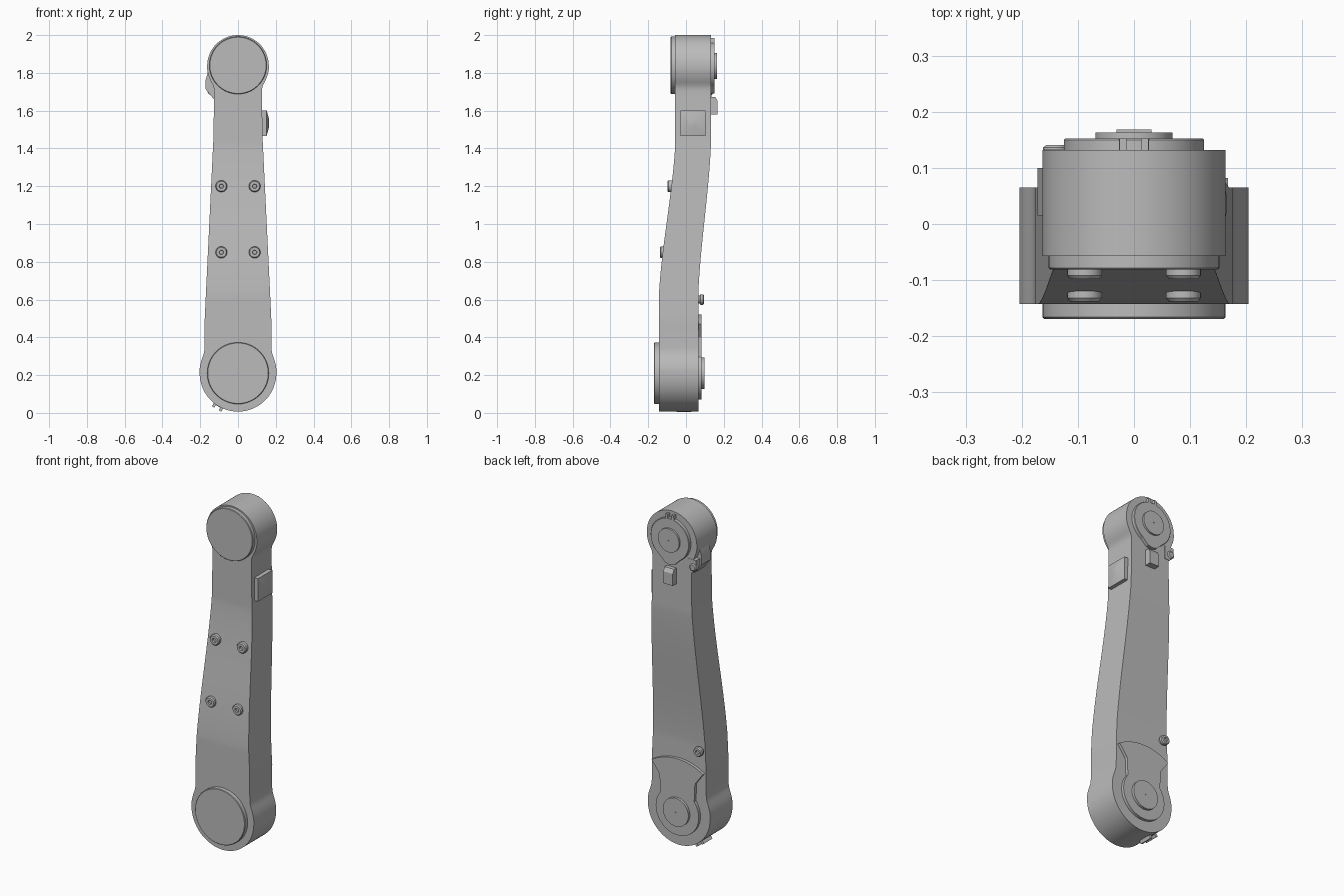
import bpy, bmesh
from math import sin, cos, pi, sqrt

if "Cube" in bpy.data.objects:
    bpy.data.objects.remove(bpy.data.objects["Cube"], do_unlink=True)

grey = bpy.data.materials.new("plain_grey")
grey.use_nodes = True
COLOUR = (0.5, 0.5, 0.5, 1)
grey.diffuse_color = COLOUR
grey.node_tree.nodes["Principled BSDF"].inputs["Base Color"].default_value = COLOUR

LOW_Z, LOW_R = 0.21, 0.203
TOP_Z, TOP_R = 1.837, 0.163
parts = []


def finish(name, bm):
    bmesh.ops.remove_doubles(bm, verts=bm.verts, dist=1e-5)
    bmesh.ops.recalc_face_normals(bm, faces=bm.faces)
    mesh = bpy.data.meshes.new(name)
    bm.to_mesh(mesh)
    bm.free()
    mesh.materials.append(grey)
    ob = bpy.data.objects.new(name, mesh)
    bpy.context.collection.objects.link(ob)
    parts.append(ob)
    return ob


def loft(name, rings, cap=True):
    """Skin a list of equal closed rings."""
    bm = bmesh.new()
    rows = [[bm.verts.new(p) for p in ring] for ring in rings]
    n = len(rows[0])
    for a, b in zip(rows, rows[1:]):
        for i in range(n):
            j = (i + 1) % n
            bm.faces.new((a[i], a[j], b[j], b[i]))
    if cap:
        bm.faces.new(rows[0])
        bm.faces.new(rows[-1])
    return finish(name, bm)


def turned(name, x, z, profile, seg=64):
    """Round part about a y axis; profile holds (radius, y)."""
    ang = [2 * pi * i / seg for i in range(seg)]
    return loft(name, [[(x + r * cos(a), y, z + r * sin(a)) for a in ang]
                       for r, y in profile])


def prism(name, outline, lo, hi, axis="y"):
    """Extrude an outline in xz (along y) or in yz (along x)."""
    if axis == "y":
        rings = [[(a, d, b) for a, b in outline] for d in (lo, hi)]
    else:
        rings = [[(d, a, b) for a, b in outline] for d in (lo, hi)]
    return loft(name, rings)


def arc(r, z, a0, a1, n):
    return [(r * cos(a0 + (a1 - a0) * i / n), z + r * sin(a0 + (a1 - a0) * i / n))
            for i in range(n + 1)]


# Arm body: tapered, gently cranked, with round ends
def half_width(z):
    if z <= LOW_Z:
        return sqrt(max(LOW_R ** 2 - (z - LOW_Z) ** 2, 0))
    if z >= TOP_Z:
        return sqrt(max(TOP_R ** 2 - (z - TOP_Z) ** 2, 0))
    t = min(max((z - 0.5) / 0.95, 0), 1)
    arm = 0.176 - 0.046 * t - 0.005 * max(0, (z - 1.45) / 0.3)
    low = sqrt(max(LOW_R ** 2 - (z - LOW_Z) ** 2, 0))
    top = sqrt(max(TOP_R ** 2 - (z - TOP_Z) ** 2, 0))
    knob = max(low, top)
    return (arm + knob + sqrt((arm - knob) ** 2 + 0.00015)) / 2


def crank(z):
    t = min(max((z - 0.63) / 0.79, 0), 1)
    return 0.5 * t + 0.5 * t * t * (3 - 2 * t)


levels = [LOW_Z - LOW_R * cos(pi / 2 * i / 24) for i in range(25)]
levels += [LOW_Z + (TOP_Z - LOW_Z) * i / 110 for i in range(1, 110)]
levels += [TOP_Z + TOP_R * sin(pi / 2 * i / 24) for i in range(25)]
rings = []
for z in levels:
    w = max(half_width(z), 0.001)
    front, back = -0.143 + 0.086 * crank(z), 0.065 + 0.067 * crank(z)
    rings.append([(-w, front, z), (w, front, z), (w, back, z), (-w, back, z)])
loft("arm_body", rings)

# Front bearing caps
turned("lower_front_cap", 0, LOW_Z, [(0.163, -0.13), (0.163, -0.166), (0.16, -0.169)])
turned("upper_front_cap", 0, TOP_Z + 0.003, [(0.152, -0.05), (0.152, -0.078), (0.149, -0.081)])

# Socket screws on the front
for z, tip in ((0.85, -0.138), (1.2, -0.098)):
    for side, x in (("right", -0.088), ("left", 0.088)):
        turned(f"front_screw_{side}", x, z,
               [(0.031, tip + 0.03), (0.031, tip + 0.006), (0.026, tip),
                (0.012, tip), (0.01, tip + 0.009)], 32)

# Upper back cover with its hub, lower tab and top stops
turned("upper_back_cover", 0, TOP_Z, [(0.125, 0.12), (0.125, 0.15), (0.123, 0.152)])
turned("upper_back_hub", 0, TOP_Z, [(0.069, 0.145), (0.069, 0.163), (0.003, 0.163), (0.003, 0.158)])
prism("upper_cover_tab", [(-0.085, 1.75), (-0.03, 1.697), (0, 1.69), (0.03, 1.697), (0.085, 1.75)],
      0.12, 0.152)
for s in (-1, 1):
    prism("cover_stop", [(s * 0.013, 1.94), (s * 0.028, 1.94), (s * 0.026, 1.985), (s * 0.013, 1.985)],
          0.12, 0.152)

# Lower back cover: round plate with a fan-shaped top
fan = arc(0.31, LOW_Z, pi / 2 - 0.57, pi / 2 + 0.57, 24)
ring = arc(0.14, LOW_Z, pi - 0.66, 2 * pi + 0.66, 48)
outline = fan + [(-0.115, 0.4)] + ring + [(0.115, 0.4)]
prism("lower_back_cover", outline, 0.05, 0.082)
turned("lower_back_hub", 0, LOW_Z, [(0.083, 0.07), (0.083, 0.097), (0.003, 0.097), (0.003, 0.09)])

# Back stop block under the upper cover
prism("back_block", [(0.12, 1.58), (0.168, 1.58), (0.168, 1.65), (0.155, 1.672), (0.12, 1.672)],
      -0.031, 0.031, "x")

# Lower back stud
turned("back_stud", -0.14, 0.6,
       [(0.022, 0.05), (0.022, 0.074), (0.028, 0.076), (0.028, 0.09), (0.023, 0.096),
        (0.012, 0.096), (0.01, 0.088)], 32)

# Raised pad on the left flank
def pad_ring(x, inset):
    y0, y1, z0, z1 = -0.03 + inset, 0.102 - inset, 1.467 + inset, 1.602 - inset
    return [(x, y0, z0), (x, y1, z0), (x, y1, z1), (x, y0, z1)]


loft("side_pad", [pad_ring(0.11, 0), pad_ring(0.152, 0), pad_ring(0.165, 0.05)])

# Fairing on the right flank with a small stud behind
prism("side_fairing", [(-0.11, 1.645), (-0.128, 1.66), (-0.172, 1.715), (-0.172, 1.76),
                       (-0.155, 1.82), (-0.11, 1.82)], 0.015, 0.1)
prism("stud_boss", [(-0.1, 1.67), (-0.135, 1.67), (-0.16, 1.71), (-0.16, 1.75), (-0.1, 1.75)],
      0.05, 0.134)
turned("fairing_stud", -0.14, 1.705, [(0.022, 0.11), (0.022, 0.136), (0.016, 0.141)], 24)

# Small connector with two ridges under the lower end
a0 = 1.5 * pi - 0.54
for name, off, wide, reach in (("connector_base", 0, 0.14, 0.207), ("connector_ridge", -0.1, 0.035, 0.222),
                               ("connector_ridge", 0.1, 0.035, 0.222)):
    a = a0 + off
    prism(name, [(r * cos(a + d), LOW_Z + r * sin(a + d))
                 for r, d in ((0.18, -wide), (reach, -wide), (reach, wide), (0.18, wide))],
          -0.05, 0.03)

# Smooth round surfaces, keep edges crisp
bpy.ops.object.select_all(action="DESELECT")
for ob in parts:
    ob.select_set(True)
bpy.context.view_layer.objects.active = parts[0]
bpy.ops.object.shade_smooth_by_angle()
